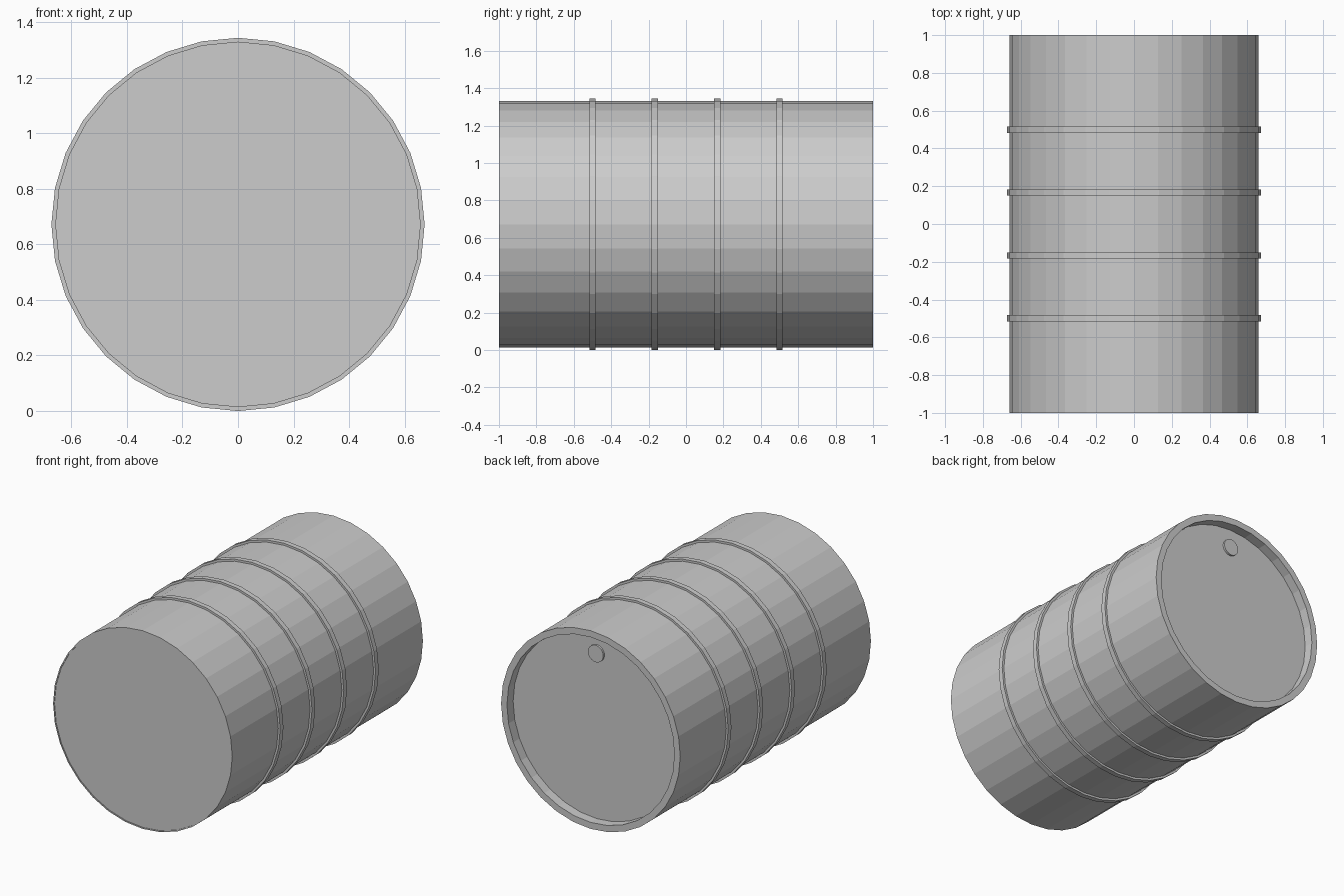
import bpy, bmesh, math

if "Cube" in bpy.data.objects:
    bpy.data.objects.remove(bpy.data.objects["Cube"])

SIDES = 32
CZ = 0.672  # height of the drum axis

grey = bpy.data.materials.new("light grey")
grey.diffuse_color = (0.604, 0.604, 0.604, 1)
grey.use_nodes = True
grey.node_tree.nodes["Principled BSDF"].inputs["Base Color"].default_value = grey.diffuse_color


def lathe(name, profile, sides=SIDES, cx=0.0, cz=CZ, closed=False):
    """Spin (radius, y) points about an axis parallel to y; open profiles get end caps."""
    bm = bmesh.new()
    rings = []
    for r, y in profile:
        rings.append([bm.verts.new((cx + r * math.sin(2 * math.pi * i / sides), y,
                                    cz + r * math.cos(2 * math.pi * i / sides)))
                      for i in range(sides)])
    pairs = list(zip(rings, rings[1:]))
    if closed:
        pairs.append((rings[-1], rings[0]))
    else:
        bm.faces.new(rings[0])
        bm.faces.new(rings[-1])
    for a, b in pairs:
        for i in range(sides):
            j = (i + 1) % sides
            bm.faces.new((a[i], a[j], b[j], b[i]))
    bmesh.ops.recalc_face_normals(bm, faces=bm.faces)
    mesh = bpy.data.meshes.new(name)
    bm.to_mesh(mesh)
    bm.free()
    mesh.materials.append(grey)
    obj = bpy.data.objects.new(name, mesh)
    bpy.context.collection.objects.link(obj)
    return obj


# Drum body: thin seam at the front base, recessed lid at the back
lathe("drum_body", [(0.65, -0.996), (0.65, -1.0), (0.658, -1.0),
                    (0.658, 1.0), (0.615, 1.0), (0.615, 0.935)])

# Four raised hoops around the body
for n, y in enumerate((-0.5, -1 / 6, 1 / 6, 0.5)):
    lathe(f"hoop_{n + 1}", [(0.65, y - 0.017), (0.672, y - 0.017),
                            (0.672, y + 0.017), (0.65, y + 0.017)], closed=True)

# Filler plug on the recessed lid
lathe("filler_plug", [(0.056, 0.925), (0.056, 0.948)], cz=CZ + 0.485)
